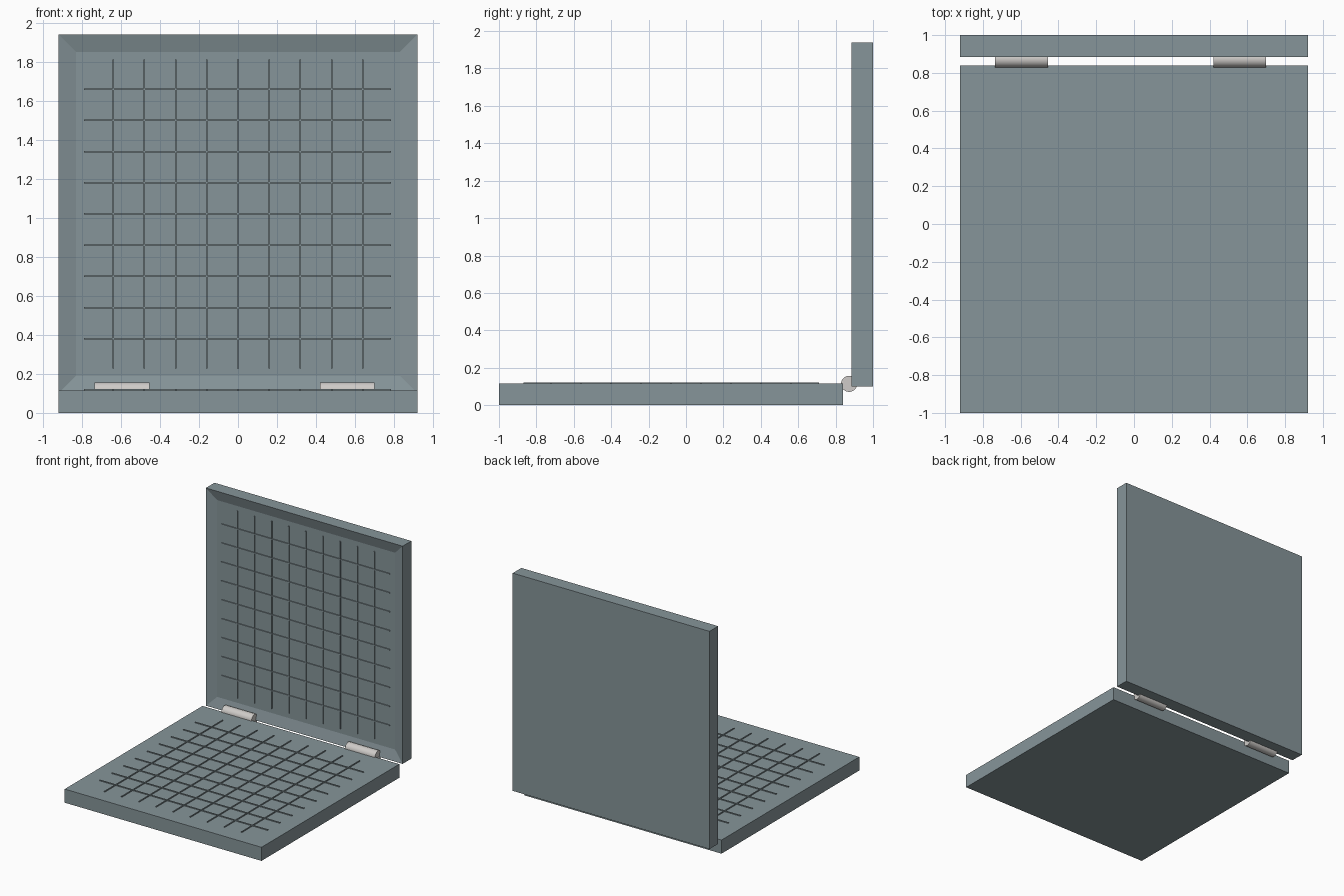
import bpy, bmesh, math
from mathutils import Matrix, Vector

if "Cube" in bpy.data.objects:
    bpy.data.objects.remove(bpy.data.objects["Cube"])


def material(name, rgb):
    m = bpy.data.materials.new(name)
    m.diffuse_color = (*rgb, 1)
    m.use_nodes = True
    m.node_tree.nodes["Principled BSDF"].inputs["Base Color"].default_value = m.diffuse_color
    return m


def finish(bm, name, mat):
    me = bpy.data.meshes.new(name)
    bm.to_mesh(me)
    bm.free()
    me.materials.append(mat)
    ob = bpy.data.objects.new(name, me)
    bpy.context.collection.objects.link(ob)
    return ob


def add_box(bm, lo, hi):
    lo, hi = Vector(lo), Vector(hi)
    m = Matrix.Translation((lo + hi) / 2) @ Matrix.Diagonal((*(hi - lo), 1))
    bmesh.ops.create_cube(bm, size=1, matrix=m)


body = material("body_grey", (0.24, 0.30, 0.32))
metal = material("hinge_grey", (0.62, 0.60, 0.58))

# Lower board
bm = bmesh.new()
add_box(bm, (-0.92, -1, 0), (0.92, 0.84, 0.115))
finish(bm, "base_board", body)

# Upright board with a shallow recess in its front face
bm = bmesh.new()
add_box(bm, (-0.92, 0.885, 0.10), (0.92, 1, 1.94))
bm.normal_update()
front = min(bm.faces, key=lambda f: f.calc_center_median().y)
bmesh.ops.inset_individual(bm, faces=[front], thickness=0.125)
bmesh.ops.translate(bm, verts=front.verts, vec=(0, 0.025, 0))
finish(bm, "upright_board", body)

# Raised grid ribs: nine each way, flat on the base and standing in the recess
W, STEP = 0.004, 0.16
flat, upright = bmesh.new(), bmesh.new()
for i in range(-4, 5):
    p = i * STEP
    y, z = -0.08 + p, 1.02 + p
    add_box(flat, (p - W, -0.868, 0.11), (p + W, 0.71, 0.122))
    add_box(flat, (-0.79, y - W, 0.11), (0.785, y + W, 0.122))
    add_box(upright, (p - W, 0.902, 0.228), (p + W, 0.913, 1.812))
    add_box(upright, (-0.79, 0.902, z - W), (0.785, 0.913, z + W))
finish(flat, "base_grid_ribs", body)
finish(upright, "upright_grid_ribs", body)

# Hinge barrels between the boards
for side, x in (("left", -0.595), ("right", 0.56)):
    bm = bmesh.new()
    m = Matrix.Translation((x, 0.872, 0.114)) @ Matrix.Rotation(math.pi / 2, 4, 'Y')
    bmesh.ops.create_cone(bm, cap_ends=True, segments=32, radius1=0.043,
                          radius2=0.043, depth=0.28, matrix=m)
    ob = finish(bm, "hinge_" + side, metal)
    bpy.context.view_layer.objects.active = ob
    ob.select_set(True)
    bpy.ops.object.shade_smooth_by_angle()
    ob.select_set(False)
